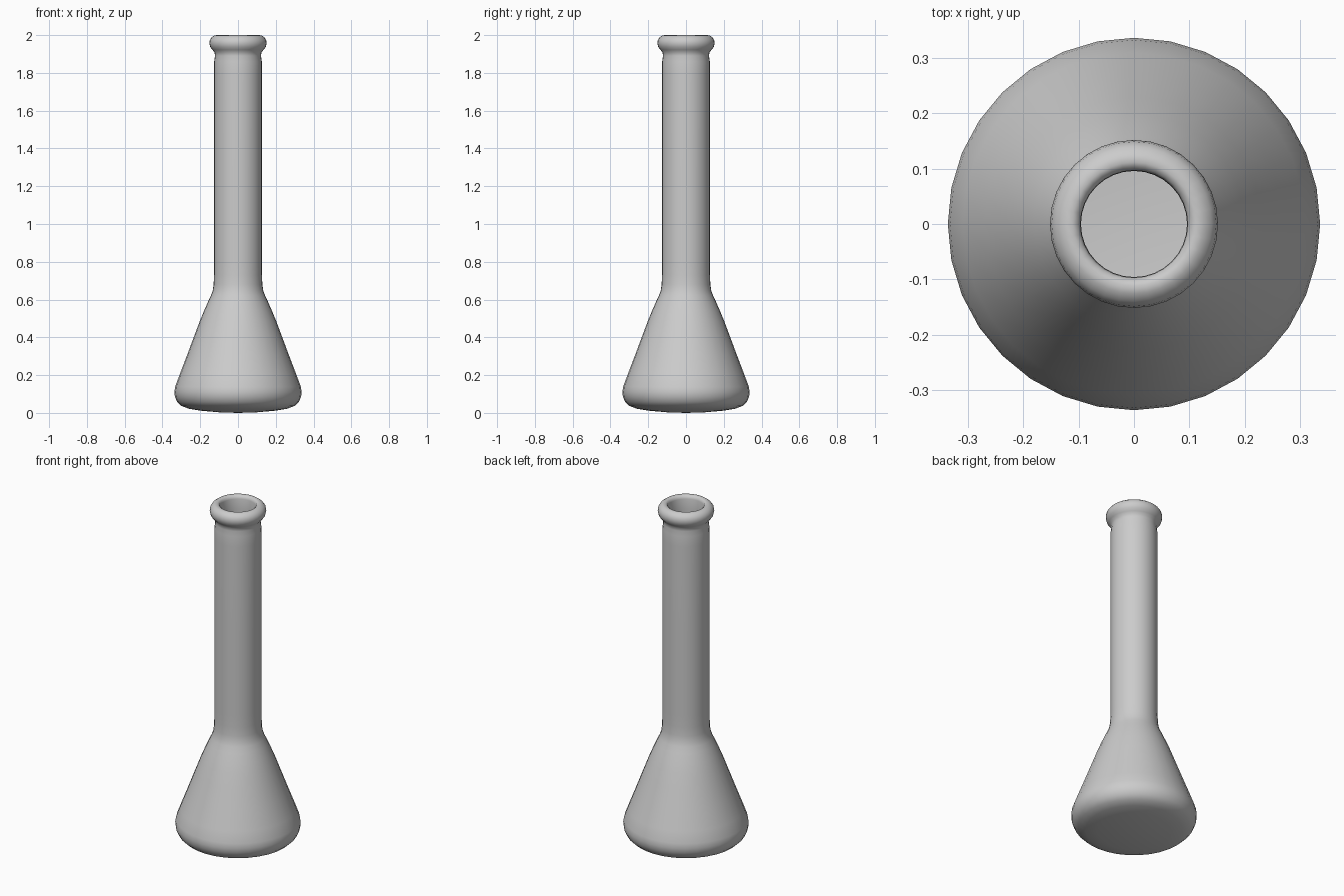
import bpy, bmesh
from math import cos, sin, tau

SIDES = 32


def lathe(name, profile):
    """Revolve (radius, z) points around z; zero radius points close with a fan."""
    bm = bmesh.new()
    rings = []
    for r, z in profile:
        n = SIDES if r > 0 else 1
        rings.append([bm.verts.new((r * cos(tau * i / SIDES), r * sin(tau * i / SIDES), z))
                      for i in range(n)])
    for a, b in zip(rings, rings[1:]):
        for i in range(SIDES):
            j = (i + 1) % SIDES
            quad = [a[i % len(a)], a[j % len(a)], b[j % len(b)], b[i % len(b)]]
            bm.faces.new(list(dict.fromkeys(quad)))
    bmesh.ops.recalc_face_normals(bm, faces=bm.faces)
    for f in bm.faces:
        f.smooth = True
    mesh = bpy.data.meshes.new(name)
    bm.to_mesh(mesh)
    bm.free()
    obj = bpy.data.objects.new(name, mesh)
    bpy.context.collection.objects.link(obj)
    return obj


# Outer surface: rounded base, cone body, straight neck
outer = [(0, 0), (0.1, 0.003), (0.2, 0.012), (0.26, 0.022), (0.3, 0.037), (0.322, 0.058),
         (0.334, 0.085), (0.337, 0.11), (0.333, 0.138), (0.31, 0.2), (0.27, 0.305),
         (0.23, 0.412), (0.2, 0.492), (0.18, 0.54), (0.158, 0.59), (0.143, 0.622),
         (0.134, 0.647), (0.129, 0.68), (0.127, 0.73), (0.127, 0.8), (0.127, 1.3),
         (0.127, 1.8), (0.126, 1.86), (0.122, 1.89)]
# Rolled lip
lip = [(0.124, 1.908), (0.135, 1.922), (0.147, 1.937), (0.152, 1.957), (0.149, 1.975),
       (0.14, 1.988), (0.126, 1.998), (0.112, 2.0), (0.101, 1.994), (0.097, 1.98)]
# Inner wall down to the inside floor
inner = [(0.096, 1.92), (0.097, 1.8), (0.097, 1.3), (0.097, 0.73), (0.1, 0.67), (0.109, 0.63),
         (0.13, 0.578), (0.17, 0.482), (0.24, 0.295), (0.3, 0.14), (0.307, 0.11),
         (0.301, 0.085), (0.28, 0.062), (0.2, 0.042), (0.1, 0.033), (0, 0.03)]

lathe("flask", outer + lip + inner)
